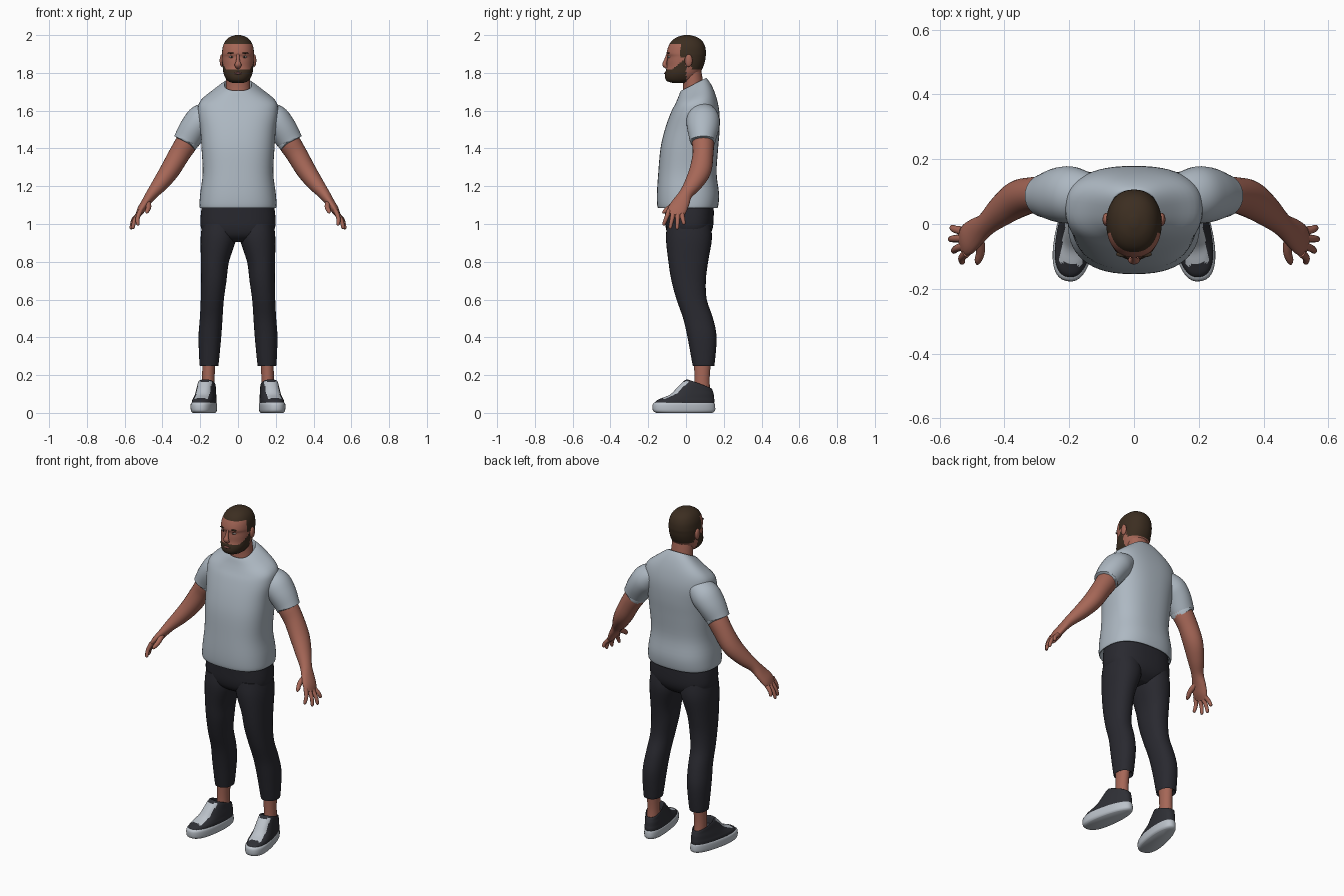
import bpy, bmesh, math
from mathutils import Vector, Matrix


def material(name, r, g, b):
    m = bpy.data.materials.new(name)
    m.diffuse_color = (r, g, b, 1)
    return m


SKIN = material("skin", 0.38, 0.135, 0.095)
HAIR = material("dark_brown_hair", 0.045, 0.027, 0.015)
SHIRT = material("light_grey_cotton", 0.42, 0.48, 0.54)
CLOTH = material("charcoal_cloth", 0.022, 0.022, 0.029)
SHOE = material("dark_shoe_fabric", 0.028, 0.029, 0.036)
RUBBER = material("pale_rubber", 0.50, 0.54, 0.59)
LIP = material("lip", 0.25, 0.085, 0.075)
EYE = material("eye_white", 0.55, 0.50, 0.47)
IRIS = material("iris", 0.02, 0.013, 0.01)


def refine(st, k):
    """Catmull-Rom interpolation of station tuples."""
    out = []
    for i in range(len(st) - 1):
        a, b, c, d = st[max(i - 1, 0)], st[i], st[i + 1], st[min(i + 2, len(st) - 1)]
        for j in range(k):
            t = j / k
            out.append([0.5 * (2 * q + (r - p) * t + (2 * p - 5 * q + 4 * r - s) * t * t
                               + (3 * q - p - 3 * r + s) * t ** 3)
                        for p, q, r, s in zip(a, b, c, d)])
    return out + [list(st[-1])]


def skin_rings(name, rings, mats, rule=None, mirror=False, xform=None):
    """Bridge rings of points, cap both ends and colour the faces by a rule."""
    bm = bmesh.new()
    loops = [[bm.verts.new(p) for p in ring] for ring in rings]
    n = len(loops[0])
    for lo, hi in zip(loops, loops[1:]):
        for i in range(n):
            bm.faces.new((lo[i], lo[(i + 1) % n], hi[(i + 1) % n], hi[i]))
    bm.faces.new(loops[0][::-1])
    bm.faces.new(loops[-1])
    bmesh.ops.recalc_face_normals(bm, faces=bm.faces)
    for f in bm.faces:
        f.smooth = True
        if rule:
            f.material_index = rule(f.calc_center_median())
    if xform:
        bm.transform(xform)
    return finish(name, bm, mats, mirror)


def finish(name, bm, mats, mirror):
    me = bpy.data.meshes.new(name)
    bm.to_mesh(me)
    bm.free()
    for m in mats:
        me.materials.append(m)
    me.set_sharp_from_angle(angle=math.radians(55))
    ob = bpy.data.objects.new(name, me)
    bpy.context.collection.objects.link(ob)
    if mirror:
        ob.modifiers.new("mirror", "MIRROR").use_mirror_merge = False
    return ob


def loft(name, st, mats, p=2.3, n=40, k=4, taper=0.0, **kw):
    """Stations: z, front y, back y, half width, centre x, tilt."""
    rings = []
    for z, yf, yb, hw, cx, tilt in refine(st, k):
        ring = []
        for i in range(n):
            a = 2 * math.pi * i / n
            c, s = math.cos(a), math.sin(a)
            u = math.copysign(abs(c) ** (2 / p), c)
            v = math.copysign(abs(s) ** (2 / p), s)
            dy = v * (yb - yf) / 2
            ring.append((cx + u * hw * (1 - taper * v), (yf + yb) / 2 + dy, z + tilt * dy))
        rings.append(ring)
    return skin_rings(name, rings, mats, **kw)


def tube(name, st, mats, n=16, k=4, **kw):
    """Stations: x, y, z, radius across, radius along y."""
    pts = refine(st, k)
    rings = []
    for i, (x, y, z, ra, rb) in enumerate(pts):
        t = (Vector(pts[min(i + 1, len(pts) - 1)][:3]) - Vector(pts[max(i - 1, 0)][:3])).normalized()
        side = Vector((0, 1, 0))
        side = (side - t * t.dot(side)).normalized()
        up = t.cross(side)
        rings.append([Vector((x, y, z)) + up * ra * math.cos(2 * math.pi * j / n)
                      + side * rb * math.sin(2 * math.pi * j / n) for j in range(n)])
    return skin_rings(name, rings, mats, **kw)


def ellipsoid(name, centre, radii, mat, mirror=False):
    bm = bmesh.new()
    bmesh.ops.create_uvsphere(bm, u_segments=20, v_segments=12, radius=1,
                              matrix=Matrix.Translation(centre) @ Matrix.Diagonal((*radii, 1)))
    for f in bm.faces:
        f.smooth = True
    return finish(name, bm, [mat], mirror)


# Head with hair and beard
def head_rule(c):
    hair = c.z > 1.95 or (c.y > -0.03 and c.z > 1.88) or (c.y > 0.03 and c.z > 1.815)
    beard = c.y < 0.002 and c.z < 1.82 + max(0, c.y + 0.07) * 0.85
    return 1 if hair or beard else 0


loft("head", [(1.747, -0.07, 0.02, 0.03, 0, 0), (1.756, -0.1, 0.04, 0.052, 0, 0),
              (1.775, -0.111, 0.06, 0.067, 0, 0), (1.80, -0.11, 0.075, 0.077, 0, 0),
              (1.83, -0.102, 0.09, 0.081, 0, 0), (1.86, -0.1, 0.1, 0.084, 0, 0),
              (1.885, -0.098, 0.104, 0.085, 0, 0), (1.905, -0.103, 0.106, 0.085, 0, 0),
              (1.94, -0.093, 0.101, 0.08, 0, 0), (1.97, -0.075, 0.085, 0.066, 0, 0),
              (1.99, -0.045, 0.056, 0.043, 0, 0), (2.0, -0.01, 0.02, 0.012, 0, 0)],
     [SKIN, HAIR], p=2.2, n=64, k=5, rule=head_rule)
loft("neck", [(1.66, -0.02, 0.1, 0.068, 0, 0), (1.74, -0.015, 0.092, 0.064, 0, 0),
              (1.85, -0.03, 0.075, 0.06, 0, 0)], [SKIN], p=2)
tube("nose", [(0, -0.097, 1.9, 0.007, 0.006), (0, -0.108, 1.865, 0.01, 0.009),
              (0, -0.113, 1.843, 0.018, 0.012), (0, -0.1, 1.828, 0.013, 0.009)], [SKIN])
ellipsoid("mouth", (0, -0.108, 1.798), (0.022, 0.008, 0.006), LIP)
ellipsoid("ear", (0.086, 0.014, 1.865), (0.011, 0.02, 0.033), SKIN, True)
ellipsoid("eye", (0.033, -0.086, 1.884), (0.014, 0.01, 0.006), EYE, True)
ellipsoid("iris", (0.033, -0.09, 1.884), (0.006, 0.008, 0.006), IRIS, True)
ellipsoid("eyebrow", (0.035, -0.093, 1.905), (0.02, 0.009, 0.004), HAIR, True)

# Shirt body with a hem and a collar lip
loft("shirt", [(1.115, -0.12, 0.145, 0.185, 0, 0), (1.085, -0.142, 0.16, 0.197, 0, 0),
               (1.095, -0.152, 0.17, 0.204, 0, 0), (1.16, -0.154, 0.175, 0.2, 0, 0),
               (1.27, -0.147, 0.162, 0.187, 0, 0), (1.40, -0.135, 0.17, 0.193, 0, 0),
               (1.50, -0.112, 0.178, 0.2, 0, 0), (1.59, -0.08, 0.177, 0.212, 0, 0),
               (1.65, -0.058, 0.162, 0.2, 0, 0.15), (1.70, -0.042, 0.137, 0.135, 0, 0.35),
               (1.735, -0.03, 0.11, 0.08, 0, 0.5), (1.734, -0.022, 0.1, 0.071, 0, 0.5),
               (1.70, -0.018, 0.095, 0.066, 0, 0.5)], [SHIRT], p=2.5, n=56)
tube("sleeve", [(0.12, 0.09, 1.6, 0.05, 0.06), (0.185, 0.09, 1.56, 0.079, 0.086),
                (0.23, 0.09, 1.51, 0.077, 0.085), (0.268, 0.088, 1.45, 0.07, 0.07),
                (0.272, 0.088, 1.442, 0.067, 0.067), (0.262, 0.088, 1.46, 0.06, 0.06)],
     [SHIRT], n=32, mirror=True)

# Arms, hands and fingers
tube("arm", [(0.2, 0.09, 1.54, 0.05, 0.05), (0.265, 0.09, 1.44, 0.059, 0.058),
             (0.31, 0.09, 1.37, 0.056, 0.055), (0.36, 0.076, 1.285, 0.052, 0.058),
             (0.41, 0.04, 1.215, 0.043, 0.048), (0.455, 0.0, 1.16, 0.031, 0.036),
             (0.487, -0.025, 1.115, 0.024, 0.045), (0.513, -0.047, 1.075, 0.021, 0.05),
             (0.53, -0.06, 1.045, 0.012, 0.042)], [SKIN], n=24, mirror=True)
tips = [(0.53, -0.12, 0.992), (0.558, -0.085, 0.974), (0.568, -0.047, 0.972), (0.562, -0.01, 0.997)]
for i, tip in enumerate(tips):
    base = Vector((0.523, -0.055, 1.06)) + Vector((0.17, 0.86, -0.3)) * (i - 1.5) * 0.026
    tip = Vector(tip)
    mid = (base + tip) / 2 + Vector((0.008, 0, 0))
    near = mid.lerp(tip, 0.8)
    tube("finger_%d" % (i + 1), [(*base, 0.013, 0.014), (*mid, 0.011, 0.011),
                                 (*near, 0.009, 0.009), (*tip, 0.003, 0.003)],
         [SKIN], n=12, mirror=True)
tube("thumb", [(0.482, -0.025, 1.125, 0.018, 0.018), (0.473, -0.08, 1.092, 0.014, 0.014),
               (0.481, -0.112, 1.068, 0.011, 0.011), (0.484, -0.124, 1.057, 0.003, 0.003)],
     [SKIN], n=12, mirror=True)

# Trousers: hips and two legs
loft("trouser_hips", [(0.905, -0.05, 0.08, 0.09, 0, 0), (0.935, -0.09, 0.12, 0.165, 0, 0),
                      (0.98, -0.107, 0.142, 0.196, 0, 0), (1.05, -0.112, 0.147, 0.197, 0, 0),
                      (1.13, -0.115, 0.145, 0.185, 0, 0)], [CLOTH], p=2.5, n=48)
loft("trouser_leg", [(0.268, 0.05, 0.13, 0.036, 0.153, 0), (0.25, 0.038, 0.146, 0.046, 0.153, 0),
                     (0.265, 0.033, 0.152, 0.051, 0.153, 0), (0.40, 0.008, 0.162, 0.06, 0.149, 0),
                     (0.50, -0.015, 0.143, 0.06, 0.142, 0), (0.60, -0.05, 0.11, 0.061, 0.136, 0),
                     (0.70, -0.077, 0.105, 0.067, 0.128, 0), (0.80, -0.093, 0.117, 0.074, 0.122, 0),
                     (0.92, -0.106, 0.137, 0.094, 0.104, 0), (1.0, -0.1, 0.13, 0.09, 0.1, 0)],
     [CLOTH], p=2.2, n=32, mirror=True)
loft("ankle", [(0.1, 0.04, 0.13, 0.035, 0.157, 0), (0.18, 0.045, 0.125, 0.033, 0.157, 0),
               (0.3, 0.04, 0.135, 0.035, 0.153, 0)], [SKIN], p=2, n=24, mirror=True)

# Shoes, turned slightly outward, with a pale lace panel on the instep
turn = Matrix.Translation((0.175, 0, 0)) @ Matrix.Rotation(math.radians(10), 4, "Z")
loft("shoe_sole", [(0.0, -0.16, 0.14, 0.052, 0, 0), (0.012, -0.177, 0.156, 0.06, 0, 0),
                   (0.045, -0.178, 0.155, 0.061, 0, 0), (0.056, -0.168, 0.148, 0.055, 0, 0)],
     [RUBBER], p=2.4, taper=0.14, mirror=True, xform=turn)
loft("shoe_upper", [(0.045, -0.172, 0.15, 0.057, 0, 0), (0.065, -0.158, 0.152, 0.057, 0, 0),
                    (0.08, -0.125, 0.15, 0.054, 0, 0), (0.10, -0.08, 0.148, 0.051, 0, 0),
                    (0.125, -0.042, 0.145, 0.047, 0, -0.15), (0.15, -0.002, 0.14, 0.044, 0, -0.35),
                    (0.149, 0.012, 0.132, 0.038, 0, -0.35), (0.12, 0.02, 0.125, 0.034, 0, -0.3)],
     [SHOE, RUBBER], p=2.4, n=64, k=5, taper=0.1, mirror=True, xform=turn,
     rule=lambda c: int(abs(c.x) < 0.036 and -0.125 < c.y < 0.005 and 0.075 < c.z < 0.166))
